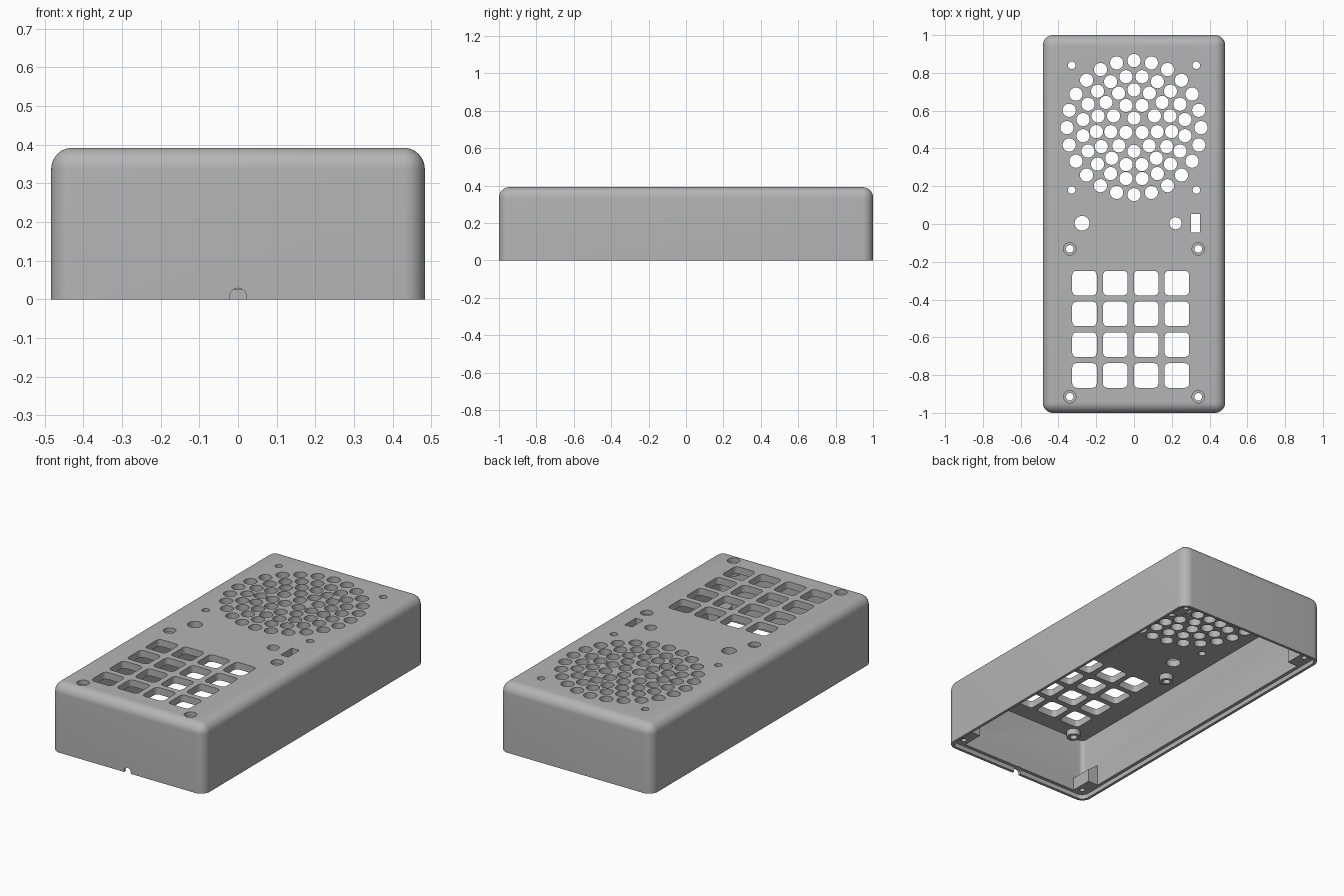
import bpy, bmesh, math
from mathutils import Matrix

old = bpy.data.objects.get("Cube")
if old:
    bpy.data.objects.remove(old, do_unlink=True)

HX, HY, H = 0.483, 1.0, 0.392      # half width, half length, height
WALL, CEIL = 0.035, 0.352          # wall thickness, underside of top panel
LIP, LIP_Z = 0.016, 0.026          # recess for the base plate

grey = bpy.data.materials.new("mid_grey_plastic")
grey.use_nodes = True
colour = (0.46, 0.46, 0.46, 1)
grey.diffuse_color = colour
grey.node_tree.nodes["Principled BSDF"].inputs["Base Color"].default_value = colour


def box(bm, x0, x1, y0, y1, z0, z1, r=0, segs=6):
    """Box with optionally rounded vertical edges."""
    size = Matrix.Diagonal((x1 - x0, y1 - y0, z1 - z0, 1))
    place = Matrix.Translation(((x0 + x1) / 2, (y0 + y1) / 2, (z0 + z1) / 2))
    verts = bmesh.ops.create_cube(bm, size=1, matrix=place @ size)["verts"]
    if r:
        edges = {e for v in verts for e in v.link_edges
                 if abs(e.verts[0].co.z - e.verts[1].co.z) > 1e-4}
        bmesh.ops.bevel(bm, geom=list(edges), offset=r, segments=segs,
                        profile=0.5, affect='EDGES')


def cyl(bm, x, y, r, z0, z1, segs=32):
    bmesh.ops.create_cone(bm, cap_ends=True, segments=segs, radius1=r, radius2=r,
                          depth=z1 - z0, matrix=Matrix.Translation((x, y, (z0 + z1) / 2)))


def make(name, bm):
    bmesh.ops.recalc_face_normals(bm, faces=bm.faces)
    mesh = bpy.data.meshes.new(name)
    bm.to_mesh(mesh)
    bm.free()
    mesh.materials.append(grey)
    ob = bpy.data.objects.new(name, mesh)
    bpy.context.collection.objects.link(ob)
    return ob


def combine(name, bm, operation):
    """Apply one group of solids to the case, then discard it."""
    tool = make(name, bm)
    mod = case.modifiers.new(name, 'BOOLEAN')
    mod.operation, mod.solver, mod.object = operation, 'EXACT', tool
    bpy.context.view_layer.objects.active = case
    bpy.ops.object.modifier_apply(modifier=mod.name)
    bpy.data.objects.remove(tool, do_unlink=True)


# Outer body, rounded everywhere but at the open base
bm = bmesh.new()
box(bm, -HX, HX, -HY, HY, 0, H)
upper = [e for e in bm.edges if max(v.co.z for v in e.verts) > H / 2]
bmesh.ops.bevel(bm, geom=upper, offset=0.055, segments=10, profile=0.5, affect='EDGES')
case = make("speaker_case", bm)

# Hollow interior
bm = bmesh.new()
box(bm, -HX + WALL, HX - WALL, -HY + WALL, HY - WALL, -0.1, CEIL, 0.025)
combine("cavity", bm, 'DIFFERENCE')

# Corner posts and screw bosses under the panel
SCREWS = [(sx * 0.34, y) for sx in (-1, 1) for y in (-0.132, -0.915)]
CORNERS = [(sx, sy) for sx in (-1, 1) for sy in (-1, 1)]
bm = bmesh.new()
for sx, sy in CORNERS:
    xs = sorted((sx * 0.383, sx * (HX - 0.02)))
    ys = sorted((sy * 0.84, sy * (HY - 0.02)))
    box(bm, *xs, *ys, 0.01, 0.1)
    # Sloped upper face of each post
    top = [v for v in bm.verts[-8:] if v.co.z > 0.05]
    for v in top:
        if abs(v.co.x) > 0.4:
            v.co.z += 0.06
for x, y in SCREWS:
    cyl(bm, x, y, 0.037, 0.318, 0.37)
combine("posts_and_bosses", bm, 'UNION')

# Recess for the base plate, cutting the posts flush
bm = bmesh.new()
box(bm, -HX + LIP, HX - LIP, -HY + LIP, HY - LIP, -0.1, LIP_Z, 0.04)
combine("base_recess", bm, 'DIFFERENCE')

# Counterbores for the panel screws
bm = bmesh.new()
for x, y in SCREWS:
    cyl(bm, x, y, 0.033, 0.368, 0.5)
combine("counterbores", bm, 'DIFFERENCE')

# Openings through the panel
LOW, TOP = 0.25, 0.5
bm = bmesh.new()
# Speaker grille: concentric rings of (radius, count, half-step start)
for radius, count, half in ((0.355, 24, 0), (0.273, 20, 0.5), (0.2, 15, 0),
                            (0.125, 9, 0.5), (0.05, 3, 0)):
    for i in range(count):
        a = math.tau * (i + half) / count
        cyl(bm, radius * math.sin(a), 0.51 + radius * math.cos(a), 0.035, LOW, TOP, 24)
# Keypad
for col in range(4):
    for row in range(4):
        x, y = -0.262 + 0.163 * col, -0.313 - 0.163 * row
        box(bm, x - 0.065, x + 0.065, y - 0.065, y + 0.065, LOW, TOP, 0.022, 4)
# Screw holes, controls and slot
for x, y in SCREWS:
    cyl(bm, x, y, 0.02, LOW, TOP)
for sx in (-1, 1):
    for y in (0.84, 0.18):
        cyl(bm, sx * 0.33, y, 0.02, LOW, TOP, 24)
cyl(bm, -0.275, 0.004, 0.039, LOW, TOP)
cyl(bm, 0.22, 0.004, 0.032, LOW, TOP)
box(bm, 0.303, 0.35, -0.046, 0.054, LOW, TOP)
# Screw holes in the corner posts
for sx, sy in CORNERS:
    cyl(bm, sx * 0.418, sy * 0.935, 0.015, -0.1, 0.085, 24)
# Cable notch at the front
bmesh.ops.create_cone(bm, cap_ends=True, segments=32, radius1=0.022, radius2=0.022, depth=0.1,
                      matrix=Matrix.Translation((0, -HY, 0.007)) @ Matrix.Rotation(math.pi / 2, 4, 'X'))
combine("openings", bm, 'DIFFERENCE')

bpy.ops.object.select_all(action='DESELECT')
case.select_set(True)
bpy.context.view_layer.objects.active = case
bpy.ops.object.shade_smooth_by_angle(angle=math.radians(30))
